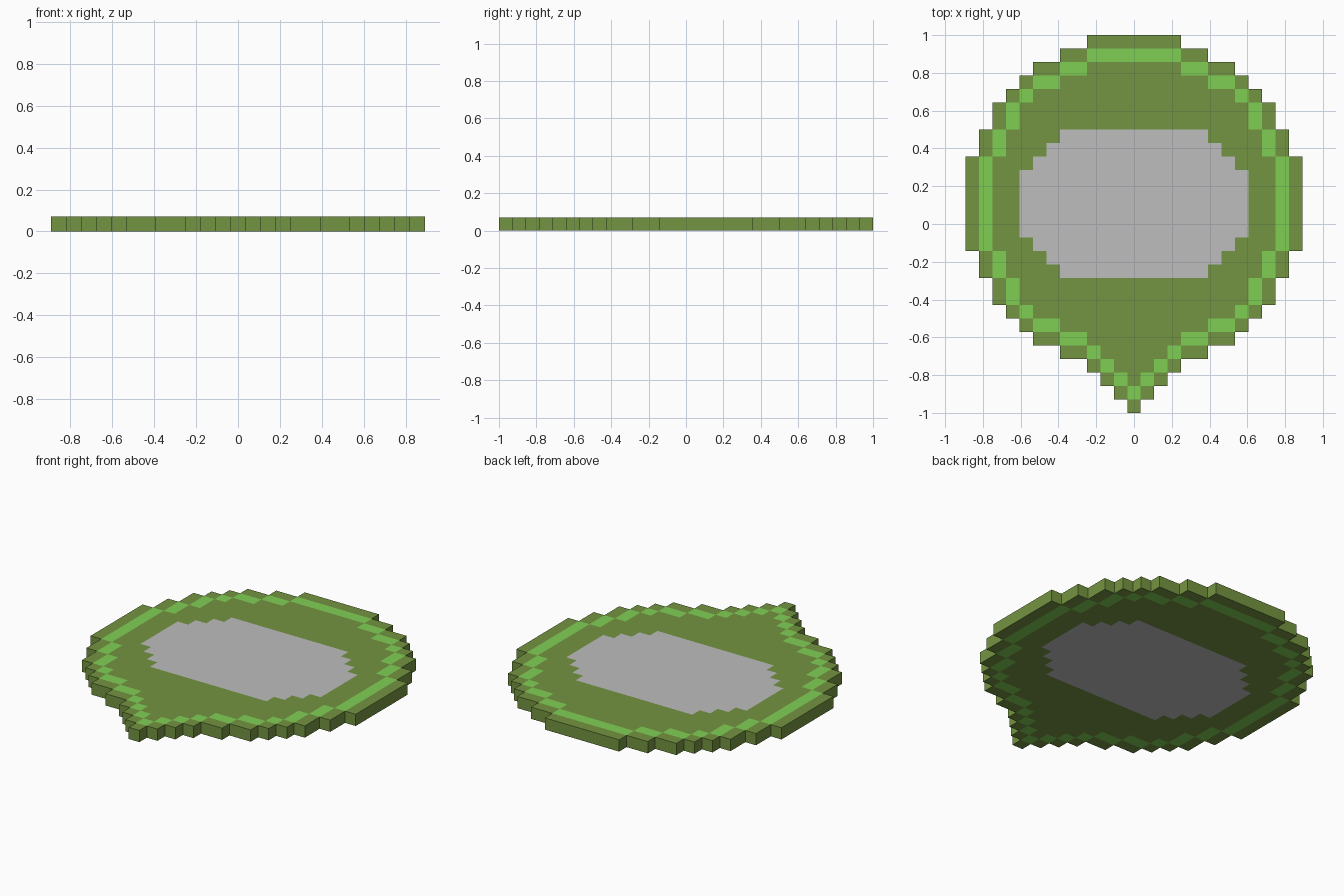
import bpy, bmesh

if "Cube" in bpy.data.objects:
    bpy.data.objects.remove(bpy.data.objects["Cube"])

COLS, ROWS = 25, 28
CELL = 2.0 / ROWS

# Half width of each pixel row, back (y = 1) to front (y = -1), in cells from the centre column
OUTER = [3, 5, 7, 8, 9, 10, 10, 11, 11] + [12] * 7 + [11, 11, 10, 10, 9, 8, 7, 5, 3, 2, 1, 0]
# Grey centre: rows 7 to 17
CENTRE = [-1] * 7 + [5, 6, 7, 8, 8, 8, 8, 8, 7, 6, 5] + [-1] * 10


def shrink(widths):
    """Move the outline inwards by one cell."""
    w = [-1] + widths + [-1]
    return [min(w[i - 1], w[i] - 1, w[i + 1]) for i in range(1, len(w) - 1)]


RING = shrink(OUTER)        # outside of the bright ring
RING_IN = shrink(RING)      # inside of the bright ring


def srgb(r, g, b):
    lin = [(c / 255 / 12.92) if c < 11 else ((c / 255 + 0.055) / 1.055) ** 2.4 for c in (r, g, b)]
    return (*lin, 1.0)


def material(name, rgb):
    m = bpy.data.materials.new(name)
    m.diffuse_color = srgb(*rgb)
    m.use_nodes = True
    m.node_tree.nodes["Principled BSDF"].inputs["Base Color"].default_value = m.diffuse_color
    return m


def cell_of(face):
    c = face.calc_center_median()
    return abs(round(c.x / CELL)), int((1 - c.y) / CELL)


# Flat grid of cells, trimmed to the stepped outline
bm = bmesh.new()
verts = [[bm.verts.new(((i - COLS / 2) * CELL, 1 - j * CELL, 0)) for i in range(COLS + 1)]
         for j in range(ROWS + 1)]
for j in range(ROWS):
    for i in range(COLS):
        if abs(i - COLS // 2) <= OUTER[j]:
            f = bm.faces.new((verts[j][i], verts[j + 1][i], verts[j + 1][i + 1], verts[j][i + 1]))
            n, row = cell_of(f)
            if n <= CENTRE[row]:
                f.material_index = 2
            elif RING_IN[row] < n <= RING[row]:
                f.material_index = 1
bmesh.ops.delete(bm, geom=[v for v in bm.verts if not v.link_faces], context='VERTS')

# Thicken by one cell; the colours carry through to the underside
res = bmesh.ops.extrude_face_region(bm, geom=bm.faces[:], use_keep_orig=True)
bmesh.ops.translate(bm, vec=(0, 0, CELL), verts=[g for g in res["geom"] if isinstance(g, bmesh.types.BMVert)])
bmesh.ops.recalc_face_normals(bm, faces=bm.faces[:])
for f in bm.faces:
    if abs(f.normal.z) < 0.5:
        f.material_index = 0    # rim walls

# Merge cells of one colour into larger flat faces
bmesh.ops.dissolve_limit(bm, angle_limit=0.01, verts=bm.verts[:], edges=bm.edges[:], delimit={'MATERIAL'})

mesh = bpy.data.meshes.new("pixel_plaque")
bm.to_mesh(mesh)
bm.free()
for name, rgb in (("olive green", (116, 148, 65)),
                  ("bright green", (128, 207, 84)),
                  ("light grey", (189, 189, 189))):
    mesh.materials.append(material(name, rgb))
bpy.context.collection.objects.link(bpy.data.objects.new("pixel_plaque", mesh))
